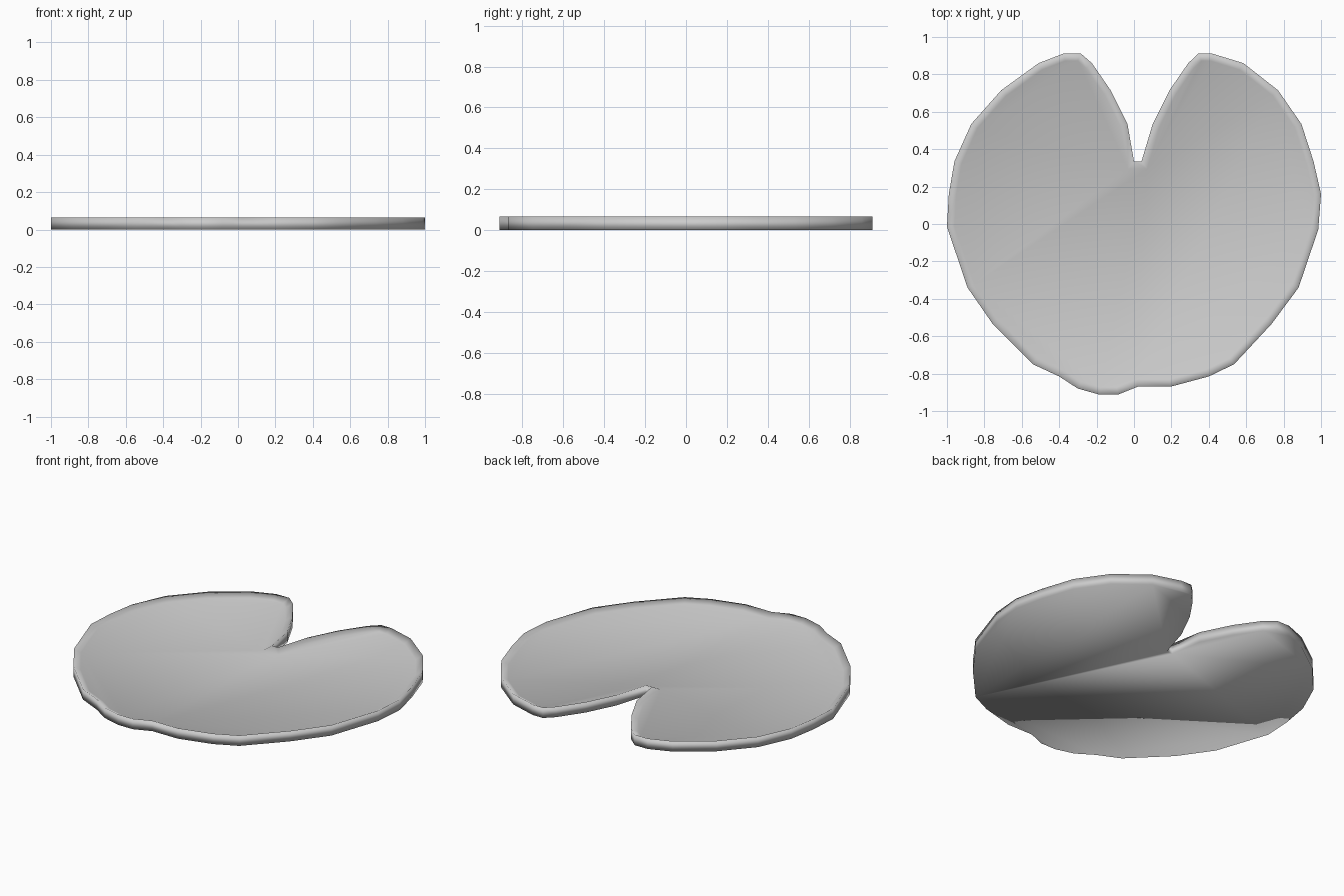
import bpy, bmesh
from mathutils import Vector

if "Cube" in bpy.data.objects:
    bpy.data.objects.remove(bpy.data.objects["Cube"])

# Leaf outline, clockwise seen from above, starting at the notch
OUTLINE = [
    (0.0, 0.335), (0.04, 0.335), (0.10, 0.535), (0.19, 0.715), (0.29, 0.86),
    (0.345, 0.912), (0.415, 0.912), (0.585, 0.86), (0.77, 0.715), (0.895, 0.535),
    (0.96, 0.335), (1.0, 0.16), (0.985, -0.03), (0.88, -0.34), (0.735, -0.535),
    (0.535, -0.75), (0.40, -0.815), (0.195, -0.87), (0.02, -0.87), (-0.085, -0.912),
    (-0.185, -0.912), (-0.30, -0.88), (-0.40, -0.815), (-0.54, -0.75), (-0.755, -0.535),
    (-0.89, -0.34), (-1.0, -0.015), (-0.99, 0.16), (-0.96, 0.335), (-0.87, 0.535),
    (-0.71, 0.715), (-0.51, 0.86), (-0.375, 0.912), (-0.285, 0.912), (-0.225, 0.86),
    (-0.125, 0.715), (-0.035, 0.535),
]
HEIGHT, FLOOR, LIP = 0.065, 0.043, 0.04


def inset(points, dist):
    """Offset a clockwise loop inwards with mitred corners."""
    pts = [Vector(p) for p in points]
    out = []
    for i, p in enumerate(pts):
        a = (p - pts[i - 1]).normalized()
        b = (pts[(i + 1) % len(pts)] - p).normalized()
        n1, n2 = Vector((a.y, -a.x)), Vector((b.y, -b.x))
        m = (n1 + n2) / max(1 + n1.dot(n2), 0.6)
        out.append(p + m * dist)
    return out


bm = bmesh.new()


def ring(points, z):
    return [bm.verts.new((p[0], p[1], z)) for p in points]


# Flat underside, vertical wall, lip sloping in to a sunken leaf surface
rings = [ring(OUTLINE, 0), ring(OUTLINE, HEIGHT), ring(inset(OUTLINE, LIP), FLOOR)]
n = len(OUTLINE)
for lo, hi in zip(rings, rings[1:]):
    for i in range(n):
        j = (i + 1) % n
        bm.faces.new((lo[i], hi[i], hi[j], lo[j]))
bm.faces.new(rings[0])
bm.faces.new(rings[-1][::-1])
bmesh.ops.recalc_face_normals(bm, faces=bm.faces)
for f in bm.faces:
    f.smooth = True

mesh = bpy.data.meshes.new("lily_pad")
bm.to_mesh(mesh)
bm.free()
pad = bpy.data.objects.new("lily_pad", mesh)
bpy.context.collection.objects.link(pad)
